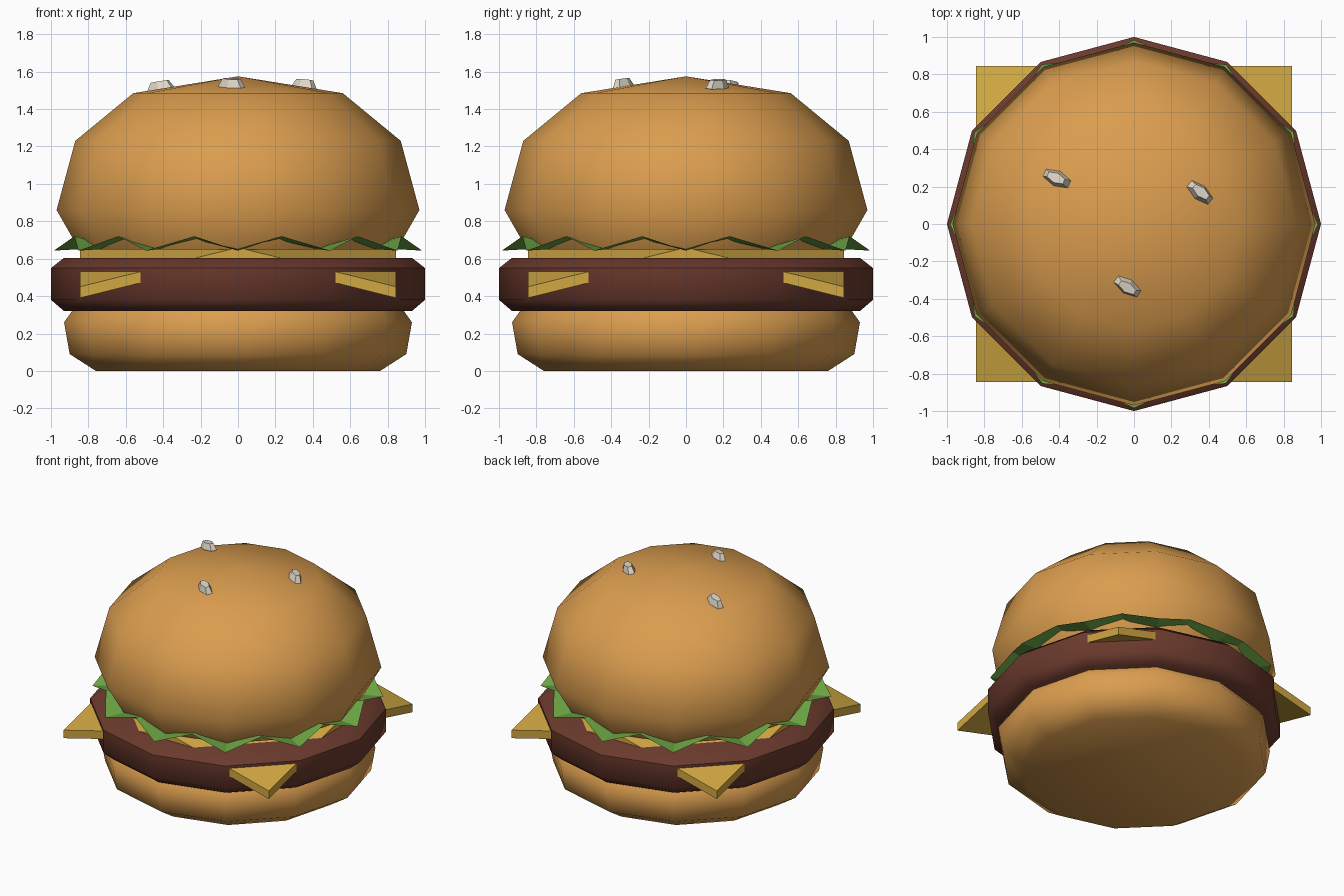
import bpy, bmesh, math
from mathutils import Matrix

if "Cube" in bpy.data.objects:
    bpy.data.objects.remove(bpy.data.objects["Cube"])

SIDES = 12


def material(name, rgb):
    m = bpy.data.materials.new(name)
    m.diffuse_color = (*rgb, 1)
    m.use_nodes = True
    m.node_tree.nodes["Principled BSDF"].inputs["Base Color"].default_value = m.diffuse_color
    return m


BUN = material("toasted bread", (0.71, 0.34, 0.078))
MEAT = material("brown meat", (0.147, 0.042, 0.026))
CHEESE = material("yellow cheese", (0.64, 0.39, 0.055))
LEAF = material("leaf green", (0.16, 0.40, 0.06))
SEED = material("pale seed", (0.74, 0.68, 0.58))


def finish(name, bm, mat, smooth=None):
    bmesh.ops.recalc_face_normals(bm, faces=bm.faces)
    mesh = bpy.data.meshes.new(name)
    bm.to_mesh(mesh)
    bm.free()
    mesh.materials.append(mat)
    ob = bpy.data.objects.new(name, mesh)
    bpy.context.collection.objects.link(ob)
    if smooth:
        bpy.ops.object.select_all(action='DESELECT')
        ob.select_set(True)
        bpy.context.view_layer.objects.active = ob
        bpy.ops.object.shade_smooth_by_angle(angle=math.radians(smooth))
    return ob


def ring(bm, n, point):
    """Ring of n verts; point(i) gives (radius, z)."""
    out = []
    for i in range(n):
        r, z = point(i)
        a = 2 * math.pi * i / n
        out.append(bm.verts.new((r * math.cos(a), r * math.sin(a), z)))
    return out


def bridge(bm, a, b):
    n = len(a)
    for i in range(n):
        j = (i + 1) % n
        bm.faces.new((a[i], a[j], b[j], b[i]))


def lathe(name, profile, mat, apex=None, smooth=50):
    bm = bmesh.new()
    rings = [ring(bm, SIDES, lambda i, p=p: p) for p in profile]
    for a, b in zip(rings, rings[1:]):
        bridge(bm, a, b)
    bm.faces.new(rings[0][::-1])
    if apex is None:
        bm.faces.new(rings[-1])
    else:
        tip, last = bm.verts.new((0, 0, apex)), rings[-1]
        for i in range(SIDES):
            bm.faces.new((last[i], last[(i + 1) % SIDES], tip))
    return finish(name, bm, mat, smooth)


# Buns and patty
lathe("bottom_bun", [(0.76, 0), (0.90, 0.09), (0.93, 0.26), (0.88, 0.33)], BUN)
lathe("patty", [(0.93, 0.32), (1.0, 0.38), (1.0, 0.55), (0.93, 0.605)], MEAT)
lathe("top_bun", [(0.85, 0.65), (0.97, 0.86), (0.87, 1.23), (0.56, 1.485)],
      BUN, apex=1.575)

# Cheese slice: flat diamond in the middle, four drooping corners
bm = bmesh.new()
H = 0.845
mids = [bm.verts.new(p) for p in ((H, 0, 0.66), (0, H, 0.66), (-H, 0, 0.66), (0, -H, 0.66))]
corners = [bm.verts.new((x * H, y * H, 0.45)) for x, y in ((1, 1), (-1, 1), (-1, -1), (1, -1))]
top = [bm.faces.new(mids)]
for i in range(4):
    top.append(bm.faces.new((mids[i], corners[i], mids[(i + 1) % 4])))
rim = [e for e in bm.edges if e.is_boundary]
bottom = bmesh.ops.duplicate(bm, geom=bm.verts[:] + bm.edges[:] + bm.faces[:])
vmap = bottom["vert_map"]
pairs = [(e.verts[0], e.verts[1], vmap[e.verts[1]], vmap[e.verts[0]]) for e in rim]
for v in mids + corners:
    vmap[v].co.z -= 0.06
for quad in pairs:
    bm.faces.new(quad)
finish("cheese_slice", bm, CHEESE)

# Lettuce: thin zigzag frill, low at the bun's corners, high between them
bm = bmesh.new()
outer = ring(bm, 24, lambda i: (0.905, 0.72) if i % 2 else (0.985, 0.643))
inner = ring(bm, 24, lambda i: (0.82, 0.70) if i % 2 else (0.83, 0.652))
bridge(bm, inner, outer)
finish("lettuce", bm, LEAF)

# Sesame seeds
for k, (x, y, z, turn) in enumerate(((-0.415, 0.245, 1.525, -25),
                                     (0.355, 0.17, 1.535, -40),
                                     (-0.035, -0.337, 1.54, -33))):
    bm = bmesh.new()
    bmesh.ops.create_cone(bm, cap_ends=True, segments=6,
                          radius1=0.085, radius2=0.055, depth=0.045)
    tilt = Matrix.Rotation(0.15, 4, (-y, x, 0))
    bm.transform(Matrix.Translation((x, y, z)) @ tilt
                 @ Matrix.Rotation(math.radians(turn), 4, 'Z')
                 @ Matrix.Diagonal((1, 0.5, 1, 1)))
    finish(f"sesame_seed_{k + 1}", bm, SEED)
